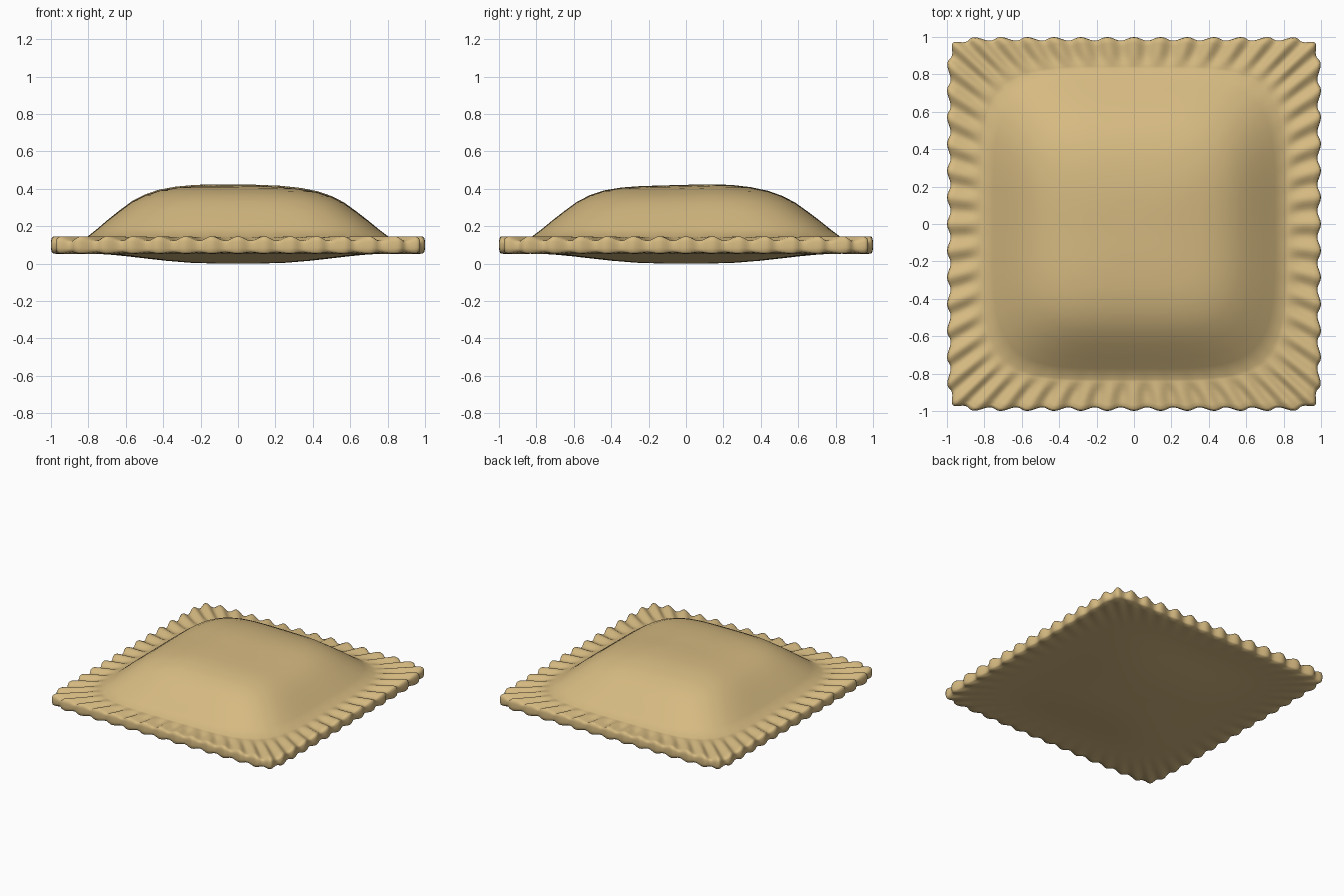
import bpy, bmesh, math

if "Cube" in bpy.data.objects:
    bpy.data.objects.remove(bpy.data.objects["Cube"])

SIDE = 112            # segments along each side
WAVES = 7             # crimps per unit of length
DOME_X, DOME_Y = 0.81, 0.83

# Height of the filling bulge from centre (0) to its border (1)
PROFILE = [(0, 0.415), (0.15, 0.417), (0.3, 0.412), (0.42, 0.402), (0.53, 0.385),
           (0.62, 0.36), (0.7, 0.327), (0.78, 0.28), (0.86, 0.23), (0.93, 0.183), (1, 0.14)]


def smooth(t):
    t = max(0.0, min(1.0, t))
    return t * t * (3 - 2 * t)


def square_loop():
    """Evenly spaced points round a unit square, counter-clockwise."""
    pts = []
    for k in range(4):
        c, s = round(math.cos(k * math.pi / 2)), round(math.sin(k * math.pi / 2))
        for i in range(SIDE):
            v = -1 + 2 * i / SIDE
            pts.append((c - s * v, s + c * v))
    return pts


def rounded(q, p):
    """Pull a square point onto a rounded square of power p."""
    n = (abs(q[0]) ** p + abs(q[1]) ** p) ** (1 / p)
    return q[0] / n, q[1] / n


def wave(q):
    along = q[1] if abs(q[0]) >= abs(q[1]) else q[0]
    return math.cos(2 * math.pi * WAVES * along)


def dome_point(q, r, z):
    x, y = rounded(q, 2.6 + 2.0 * r)
    return x * DOME_X * r, y * DOME_Y * r, z


def flange_point(q, u, z, crimp):
    """u runs from the bulge border (0) to the crimped rim (1)."""
    a = dome_point(q, 1, 0)
    ox, oy = rounded(q, 22)
    k = 0.99 + 0.01 * wave(q)
    x = a[0] + (ox * k - a[0]) * u
    y = a[1] + (oy * k - a[1]) * u
    return x, y, z + crimp * wave(q)


loop = square_loop()
rings = []

# Top bulge, slightly uneven like hand-filled dough
for r, z in PROFILE[1:]:
    ring = []
    for q in loop:
        x, y, _ = dome_point(q, r, z)
        lump = (1 - r * r) * (0.008 * math.sin(4 * y + 0.6) * math.sin(4 * y + 0.6) - 0.012 * x)
        ring.append((x, y, z + lump))
    rings.append(ring)

# Crimped flange, rim and underside of flange
for u in (0.08, 0.2, 0.35, 0.5, 0.65, 0.8, 0.93):
    rings.append([flange_point(q, u, 0.14 - 0.006 * smooth(u / 0.5),
                               0.012 * smooth(u / 0.5)) for q in loop])
for u, z, crimp in ((0.98, 0.127, 0.01), (1, 0.112, 0.006), (1, 0.082, 0.002),
                    (0.985, 0.065, -0.002), (0.94, 0.057, -0.004), (0.7, 0.055, -0.004),
                    (0.4, 0.055, -0.002)):
    rings.append([flange_point(q, u, z, crimp) for q in loop])

# Shallow belly below
for r in (1, 0.92, 0.84, 0.74, 0.62, 0.48, 0.32, 0.15):
    z = 0.053 * smooth((r - 0.1) / 0.9) ** 1.3
    rings.append([dome_point(q, r, z) for q in loop])

bm = bmesh.new()
vrings = [[bm.verts.new(p) for p in ring] for ring in rings]
n = len(loop)
for a, b in zip(vrings, vrings[1:]):
    for i in range(n):
        j = (i + 1) % n
        bm.faces.new((a[i], b[i], b[j], a[j]))
top = bm.verts.new((0, 0, 0.418))
bottom = bm.verts.new((0, 0, 0))
for i in range(n):
    j = (i + 1) % n
    bm.faces.new((top, vrings[0][i], vrings[0][j]))
    bm.faces.new((bottom, vrings[-1][j], vrings[-1][i]))
bmesh.ops.recalc_face_normals(bm, faces=bm.faces)

mesh = bpy.data.meshes.new("stuffed_pasta")
bm.to_mesh(mesh)
bm.free()
pasta = bpy.data.objects.new("stuffed_pasta", mesh)
bpy.context.collection.objects.link(pasta)

dough = bpy.data.materials.new("pasta_dough")
dough.diffuse_color = (0.67, 0.49, 0.22, 1)
dough.use_nodes = True
dough.node_tree.nodes["Principled BSDF"].inputs["Base Color"].default_value = dough.diffuse_color
mesh.materials.append(dough)

bpy.context.view_layer.objects.active = pasta
pasta.select_set(True)
bpy.ops.object.shade_smooth_by_angle(angle=math.radians(60))
